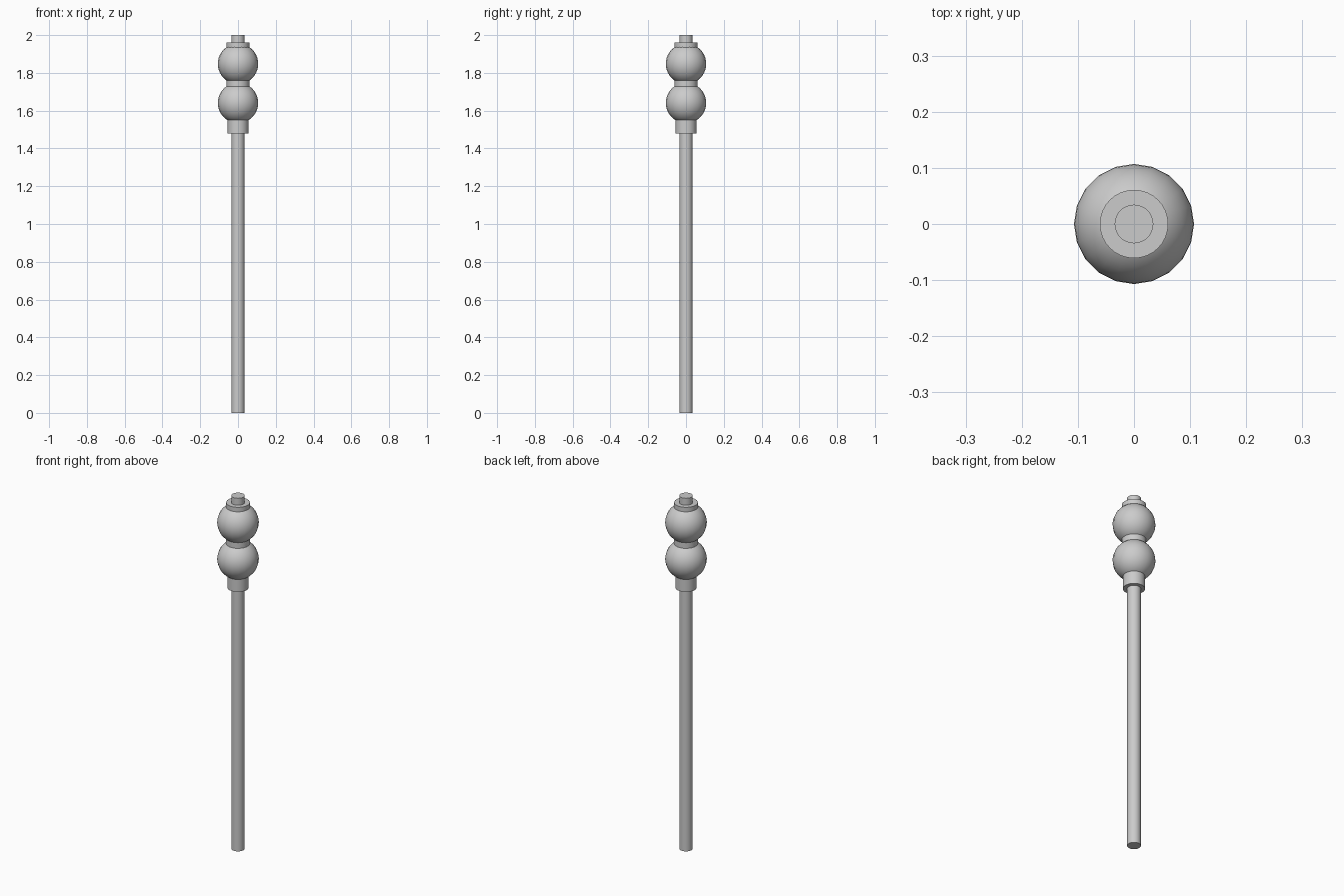
import bpy
import math

if "Cube" in bpy.data.objects:
    bpy.data.objects.remove(bpy.data.objects["Cube"])


def finish(name):
    obj = bpy.context.object
    obj.name = name
    bpy.ops.object.shade_smooth_by_angle(angle=math.radians(35))
    return obj


def cylinder(name, radius, z0, z1, sides=32):
    bpy.ops.mesh.primitive_cylinder_add(
        vertices=sides, radius=radius, depth=z1 - z0, location=(0, 0, (z0 + z1) / 2))
    return finish(name)


def ball(name, z, radius=0.107):
    # 20 segments with a vertex on the x axis
    bpy.ops.mesh.primitive_uv_sphere_add(
        segments=20, ring_count=20, radius=radius, location=(0, 0, z))
    return finish(name)


# long rod running through every part
cylinder("pole", 0.0345, 0.0, 2.0)

# the two stacked balls
ball("lower_ball", 1.641)
ball("upper_ball", 1.848)

# collars below, between and above the balls
cylinder("bottom_collar", 0.055, 1.479, 1.56)
cylinder("middle_collar", 0.061, 1.715, 1.775)
cylinder("top_collar", 0.061, 1.925, 1.961)
